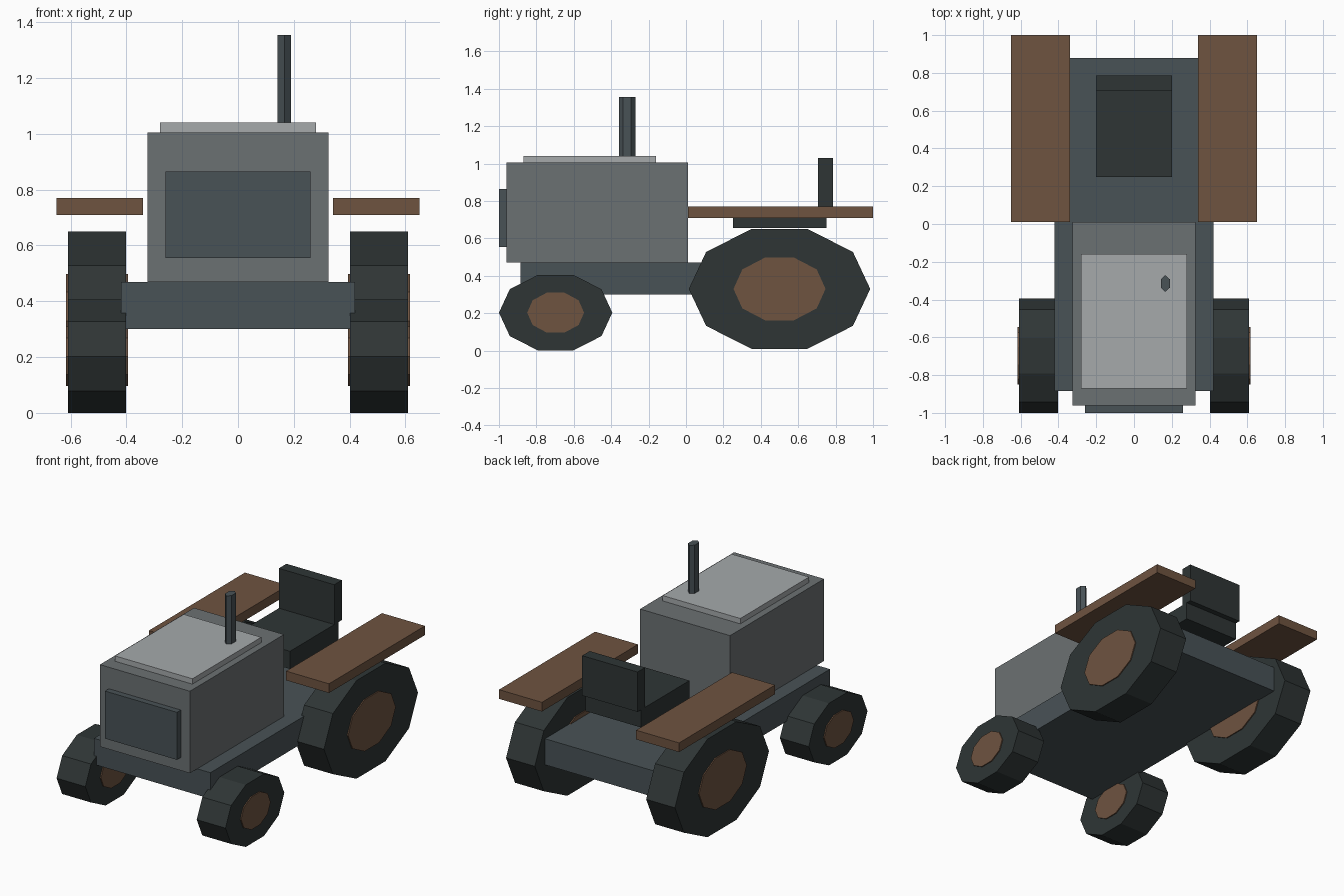
import bpy, bmesh
from mathutils import Matrix, Vector

if "Cube" in bpy.data.objects:
    bpy.data.objects.remove(bpy.data.objects["Cube"])


def paint(name, r, g, b):
    m = bpy.data.materials.new(name)
    m.diffuse_color = (*[(c / 255) ** 2.2 for c in (r, g, b)], 1)
    m.use_nodes = True
    m.node_tree.nodes["Principled BSDF"].inputs["Base Color"].default_value = m.diffuse_color
    return m


RUBBER = paint("rubber", 50, 56, 56)
RUST = paint("rust", 110, 84, 66)
STEEL = paint("steel", 74, 83, 87)
HOOD = paint("hood_grey", 107, 112, 114)
LIGHT = paint("light_grey", 164, 168, 170)


def finish(name, bm, mat):
    mesh = bpy.data.meshes.new(name)
    bmesh.ops.recalc_face_normals(bm, faces=bm.faces)
    bm.to_mesh(mesh)
    bm.free()
    mesh.materials.append(mat)
    bpy.context.collection.objects.link(bpy.data.objects.new(name, mesh))


def box(name, x, y, z, mat):
    """Box from (min, max) ranges."""
    lo, hi = Vector((x[0], y[0], z[0])), Vector((x[1], y[1], z[1]))
    bm = bmesh.new()
    bmesh.ops.create_cube(bm, size=1, matrix=Matrix.Translation((lo + hi) / 2)
                          @ Matrix.Diagonal((*(hi - lo), 1)))
    finish(name, bm, mat)


def prism(name, centre, sides, scale, rotation, mat):
    """Regular prism of unit radius and depth, rotated, then scaled per axis."""
    bm = bmesh.new()
    bmesh.ops.create_cone(bm, cap_ends=True, segments=sides, radius1=1, radius2=1, depth=1,
                          matrix=Matrix.Translation(centre) @ Matrix.Diagonal((*scale, 1)) @ rotation)
    # point one corner of the polygon along y
    finish(name, bm, mat)


# Wheel prisms lie along x: local z -> x, local y -> y (corner on the y axis)
AXLE = Matrix(((0, 0, 1, 0), (0, 1, 0, 0), (-1, 0, 0, 0), (0, 0, 0, 1)))

# Body
box("chassis", (-.42, .42), (-.885, .88), (.30, .47), STEEL)
box("engine_hood", (-.325, .325), (-.96, .01), (.47, 1.005), HOOD)
box("hood_panel", (-.28, .28), (-.87, -.16), (1.005, 1.04), LIGHT)
box("grille", (-.26, .26), (-1, -.96), (.555, .865), STEEL)
prism("exhaust_pipe", (.166, -.315, 1.1975), 6, (.0275, .044, .315), Matrix(), STEEL)

# Seat
box("seat", (-.2, .2), (.25, .75), (.655, .77), RUBBER)
box("seat_back", (-.2, .2), (.707, .785), (.77, 1.03), RUBBER)

# Fenders and wheels on both sides
for side, s in (("left", -1), ("right", 1)):
    box(f"{side}_fender", sorted((.34 * s, .65 * s)), (.01, 1), (.71, .77), RUST)
    for end, y, z, tyre, hub in (("front", -.697, .203, (.303, .213), (.152, .1125)),
                                 ("rear", .5, .33, (.485, .3365), (.246, .177))):
        prism(f"{end}_{side}_tyre", (.506 * s, y, z), 10, (.208, *tyre), AXLE, RUBBER)
        prism(f"{end}_{side}_hub", (.506 * s, y, z), 10, (.222, *hub), AXLE, RUST)
